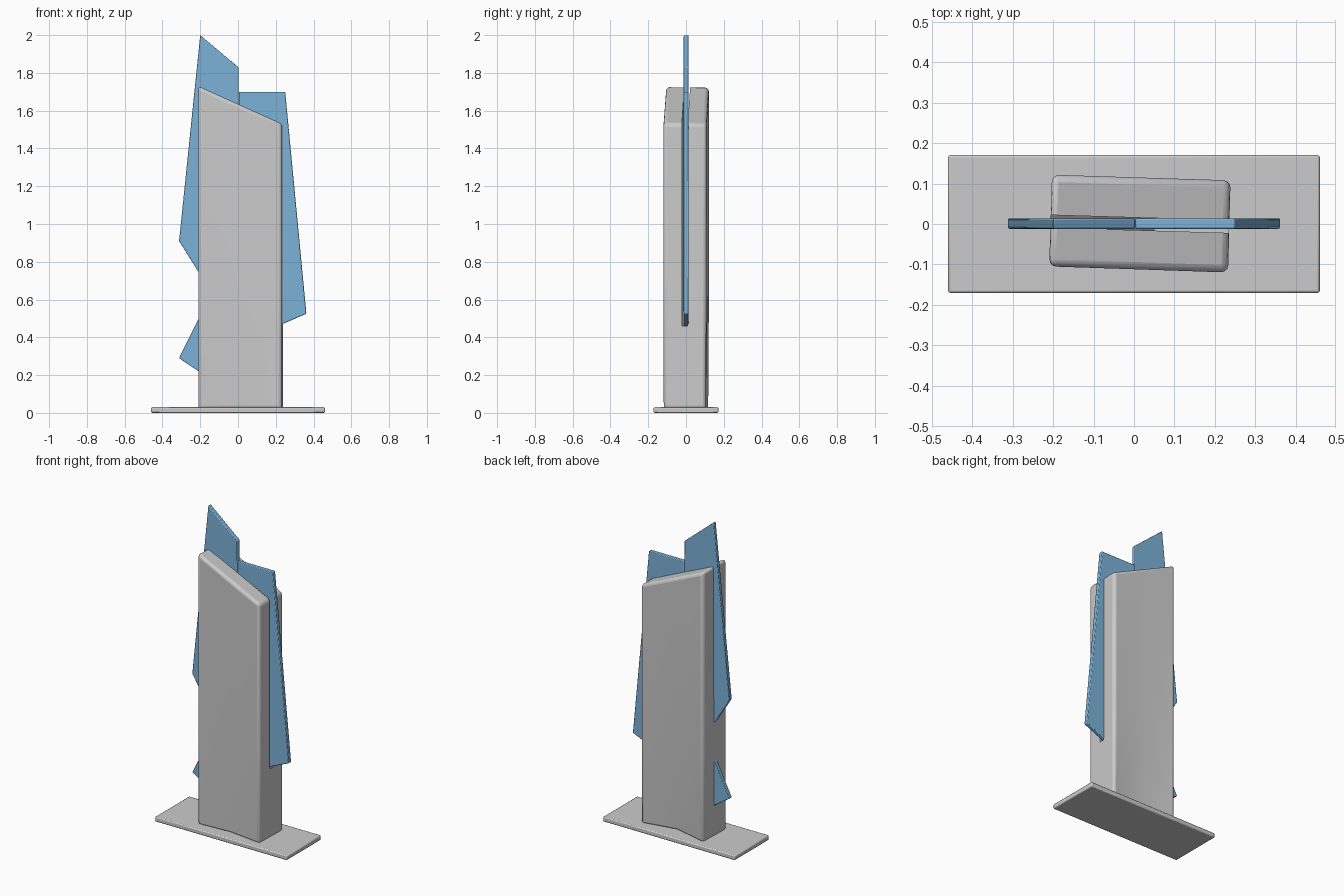
import bpy, bmesh
from mathutils import Matrix, Vector

if "Cube" in bpy.data.objects:
    bpy.data.objects.remove(bpy.data.objects["Cube"])


def make_object(name, bm):
    bmesh.ops.recalc_face_normals(bm, faces=bm.faces)
    mesh = bpy.data.meshes.new(name)
    bm.to_mesh(mesh)
    bm.free()
    ob = bpy.data.objects.new(name, mesh)
    bpy.context.collection.objects.link(ob)
    return ob


def add_bevel(ob, width, segments):
    mod = ob.modifiers.new("bevel", "BEVEL")
    mod.width = width
    mod.segments = segments
    mod.limit_method = 'ANGLE'
    mod.angle_limit = 0.7


def smooth(ob):
    bpy.ops.object.select_all(action='DESELECT')
    ob.select_set(True)
    bpy.context.view_layer.objects.active = ob
    bpy.ops.object.shade_smooth_by_angle(angle=0.6)


def slab(name, outline, y0, y1, turn=0.0):
    """Extrude an x-z outline from y0 to y1, then turn it about z."""
    bm = bmesh.new()
    face = bm.faces.new([bm.verts.new((x, y0, z)) for x, z in outline])
    new = bmesh.ops.extrude_face_region(bm, geom=[face])["geom"]
    bmesh.ops.translate(bm, vec=Vector((0, y1 - y0, 0)),
                        verts=[v for v in new if isinstance(v, bmesh.types.BMVert)])
    bmesh.ops.transform(bm, matrix=Matrix.Rotation(turn, 4, 'Z'), verts=bm.verts)
    return make_object(name, bm)


# base plate
bm = bmesh.new()
bmesh.ops.create_cube(bm, size=1, matrix=Matrix.Translation((0, 0, 0.015))
                      @ Matrix.Diagonal((0.92, 0.342, 0.03, 1)))
base = make_object("base_plate", bm)
add_bevel(base, 0.006, 2)
smooth(base)

# pillar: slanted top, dented at the foot of its front and back
bm = bmesh.new()
plan = [(-0.21, -0.105), (0.015, -0.1125), (0.233, -0.12),
        (0.239, 0.108), (0.015, 0.115), (-0.203, 0.122)]
rings = []
for level in range(3):
    ring = []
    for i, (x, y) in enumerate(plan):
        z = (0.02, 0.62, 1.73 - (x + 0.21) * 0.45)[level]
        if level == 0 and i == 1:
            y += 0.02
        if level == 0 and i == 4:
            y -= 0.05
        ring.append(bm.verts.new((x, y, z)))
    rings.append(ring)
for low, high in zip(rings, rings[1:]):
    for i in range(6):
        j = (i + 1) % 6
        bm.faces.new((low[i], low[j], high[j], high[i]))
bm.faces.new(rings[0][::-1])
bm.faces.new(rings[-1])
pillar = make_object("pillar", bm)
add_bevel(pillar, 0.018, 3)

# slot for the blades, turned with the pillar
slot = slab("slot_cutter", [(-0.4, 2.1), (-0.4, 1.18), (-0.1, 0.75), (0.05, 0.38),
                            (0.4, 0.53), (0.4, 2.1)], -0.015, 0.016, -0.03)
slot.hide_render = True
slot.hide_viewport = True
cut = pillar.modifiers.new("slot", "BOOLEAN")
cut.operation = 'DIFFERENCE'
cut.solver = 'EXACT'
cut.object = slot
smooth(pillar)

# blue blades
blue = bpy.data.materials.new("blue_glass")
blue.diffuse_color = (0.2, 0.45, 0.7, 1)
blue.use_nodes = True
blue.node_tree.nodes["Principled BSDF"].inputs["Base Color"].default_value = blue.diffuse_color
left = slab("left_blade", [(-0.2, 2.0), (-0.312, 0.91), (-0.14, 0.635), (-0.312, 0.29),
                           (-0.03, 0.10), (0.002, 0.10), (0.002, 1.83)], -0.012, 0.014)
right = slab("right_blade", [(0.004, 1.7), (0.004, 0.37), (0.362, 0.525), (0.25, 1.7)],
             -0.012, 0.014)
for blade in (left, right):
    blade.data.materials.append(blue)
    add_bevel(blade, 0.004, 2)
    smooth(blade)
